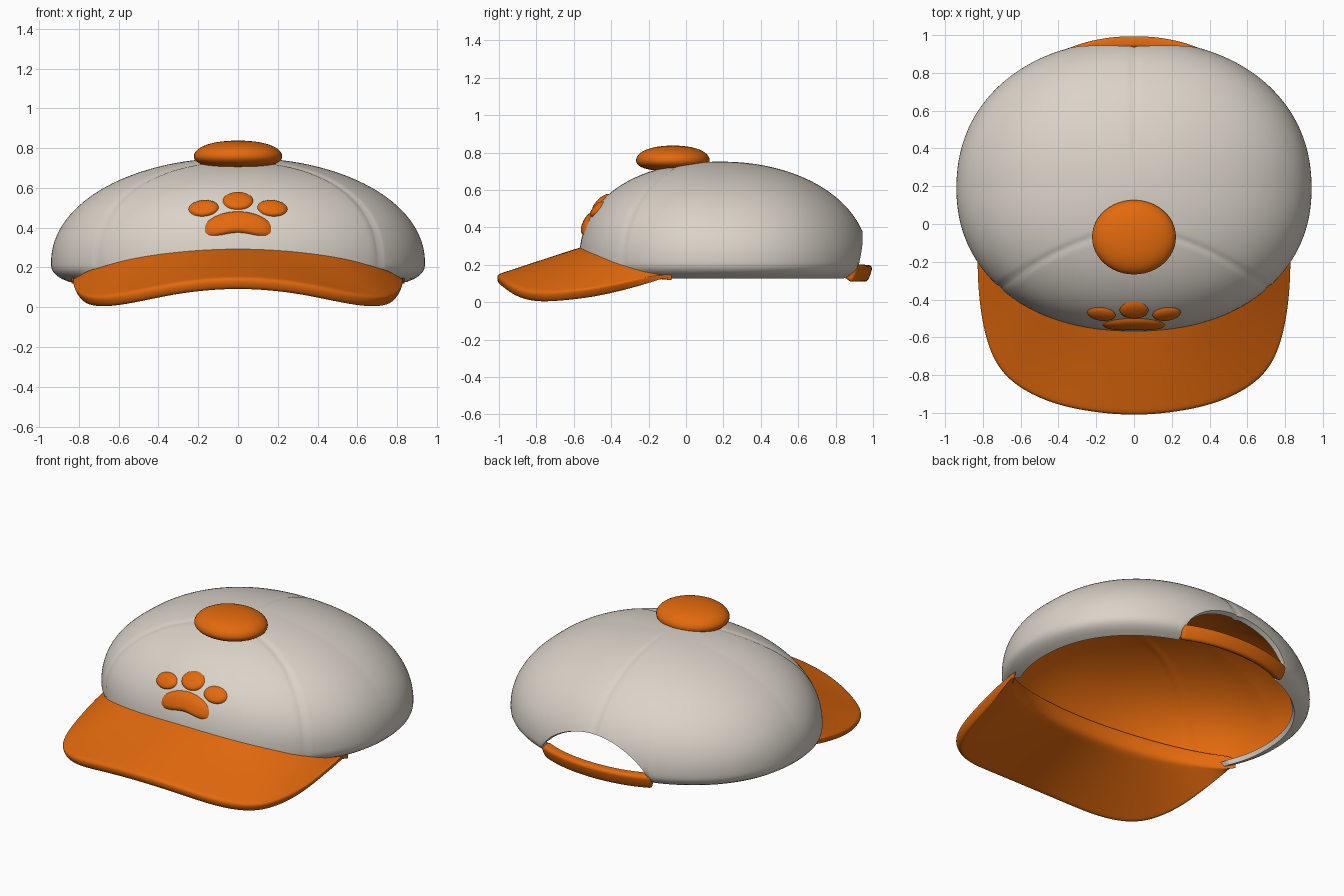
import bpy, bmesh
from math import sin, cos, pi, sqrt, asin, exp, radians

if "Cube" in bpy.data.objects:
    bpy.data.objects.remove(bpy.data.objects["Cube"])


def material(name, rgb):
    m = bpy.data.materials.new(name)
    m.use_nodes = True
    m.diffuse_color = (*rgb, 1)
    bsdf = m.node_tree.nodes["Principled BSDF"]
    bsdf.inputs["Base Color"].default_value = (*rgb, 1)
    bsdf.inputs["Roughness"].default_value = 0.7
    return m


GREY = material("warm light grey", (0.70, 0.65, 0.58))
ORANGE = material("orange", (0.77, 0.143, 0.004))

# Crown measurements
CY, WIDTH, FRONT, BACK = 0.19, 0.94, 0.76, 0.785
BELLY, TOP, HEM = 0.225, 0.752, 0.126


def grid(name, fn, rows, cols, wrap, mats):
    """Mesh from fn(row 0..1, column 0..1); wrapped columns close the loop."""
    bm = bmesh.new()
    n = cols if wrap else cols + 1
    v = [[bm.verts.new(fn(j / rows, i / cols)) for i in range(n)] for j in range(rows + 1)]
    for j in range(rows):
        for i in range(cols):
            k = (i + 1) % n
            bm.faces.new((v[j][i], v[j + 1][i], v[j + 1][k], v[j][k]))
    bmesh.ops.remove_doubles(bm, verts=bm.verts, dist=1e-5)
    me = bpy.data.meshes.new(name)
    bm.to_mesh(me)
    bm.free()
    ob = bpy.data.objects.new(name, me)
    bpy.context.collection.objects.link(ob)
    for m in mats:
        me.materials.append(m)
    return ob


def finish(ob, angle=50):
    """Apply modifiers and smooth with sharp edges kept."""
    bpy.ops.object.select_all(action="DESELECT")
    ob.select_set(True)
    bpy.context.view_layer.objects.active = ob
    for m in list(ob.modifiers):
        bpy.ops.object.modifier_apply(modifier=m.name)
    bpy.ops.object.shade_smooth_by_angle(angle=radians(angle))


def solidify(ob, thickness, offset):
    m = ob.modifiers.new("thickness", "SOLIDIFY")
    m.thickness, m.offset = thickness, offset
    return m


def brim_line(y):
    """Height of the join between crown and brim."""
    return 0.29 - 0.327 * (y + 0.56)


def fullness(theta):
    """Widens the plan slightly on the diagonals."""
    n = 2.16
    return (abs(sin(theta)) ** n + abs(cos(theta)) ** n) ** (-1 / n)


def ring(theta, r):
    """Plan position at an angle from the front, as a fraction of full size."""
    depth = FRONT if cos(theta) > 0 else BACK
    r *= fullness(theta)
    return WIDTH * r * sin(theta), CY - depth * r * cos(theta)


def radius(theta, z):
    """Crown radius fraction: a dome that tucks in below its widest level."""
    if z < BELLY:
        return 1 - 0.1 * ((BELLY - z) / (BELLY - HEM)) ** 3
    p = 2.05 + 0.2 * max(0, cos(theta))
    return max(0, 1 - ((z - BELLY) / (TOP - BELLY)) ** p) ** (1 / p)


def rim(theta):
    """Lower edge: lifted over the brim and over the back opening."""
    x, y = ring(theta, 1)
    if cos(theta) < 0 and abs(x) < 0.39:
        return HEM + 0.255 * (1 - (x / 0.39) ** 2) ** 0.55
    return max(HEM, brim_line(y) - 0.02)


def crown_point(row, col):
    theta = 2 * pi * col
    z = TOP - (TOP - rim(theta)) * (1 - cos(row * pi / 2))
    x, y = ring(theta, radius(theta, z))
    # Stitched seams: two curving over the front, one down the back
    front_seam = y + 0.03 + 0.1 * abs(x) + 0.47 * x * x
    dent = exp(-(front_seam / 0.018) ** 2)
    if y > 0:
        dent = max(dent, exp(-(x / 0.015) ** 2))
    dent *= 0.008 * min(1, row * 4)
    return x * (1 - dent), y - (y - CY) * dent, z - dent * 0.6


# Crown with orange lining
crown = grid("crown", crown_point, 60, 256, True, [GREY, ORANGE])
shell = solidify(crown, 0.03, -1)
shell.material_offset = 1
shell.material_offset_rim = 0
finish(crown)

# Brim lofted from the crown edge to a drooping outer edge
OUTER = [(0, -1.02, 0.124), (0.3, -0.985, 0.096), (0.5, -0.925, 0.05), (0.665, -0.825, 0.02),
         (0.755, -0.69, 0.025), (0.798, -0.5, 0.045), (0.815, -0.33, 0.083),
         (0.825, -0.2, 0.119), (0.83, -0.08, 0.15)]
# The first row curls up against the lining
ROWS = [-0.035, 0, 0.08, 0.35, 0.7, 0.92, 1]
HALF = len(OUTER) - 1


def brim_point(row, col):
    i = round(col * 2 * HALF) - HALF
    side = -1 if i < 0 else 1
    ox, oy, oz = OUTER[abs(i)]
    theta = 1.2 * abs(i) / HALF
    ix, iy = ring(theta, 0.945)
    iz = brim_line(ring(theta, 1)[1]) - 0.02
    t = ROWS[round(row * (len(ROWS) - 1))]
    curl = 0.08 if t < 0 else 0
    return side * (ix + (ox - ix) * t), iy + (oy - iy) * t, iz + (oz - iz) * t + curl


brim = grid("brim", brim_point, len(ROWS) - 1, 2 * HALF, False, [ORANGE])
# Thin out towards the curl and the two back corners
group = brim.vertex_groups.new(name="thickness")
for v in brim.data.vertices:
    row, col = divmod(v.index, 2 * HALF + 1)
    taper = 1 - (abs(col - HALF) / HALF) ** 5
    group.add([v.index], taper * (0.2 if row == 0 else 1), "REPLACE")
felt = solidify(brim, 0.065, 0)
felt.vertex_group = "thickness"
felt.thickness_vertex_group = 0.15
brim.modifiers.new("rounding", "SUBSURF").levels = 3
finish(brim, 80)


# Strap closing the back opening, rolled inwards at its lower edge
def strap_point(row, col):
    a = (col - 0.5) * 0.86
    x, y = ring(pi - a, 0.988 - 0.17 * a * a - 0.035 * (1 - row) ** 2)
    return x, y, 0.12 + 0.08 * row


strap = grid("back_strap", strap_point, 4, 32, False, [ORANGE])
solidify(strap, 0.06, 0)
edge = strap.modifiers.new("soft edges", "BEVEL")
edge.width, edge.segments = 0.02, 4
finish(strap)

# Top button
bpy.ops.mesh.primitive_uv_sphere_add(segments=48, ring_count=24, location=(0, -0.07, 0.758))
button = bpy.context.object
button.name = "top_button"
for v in button.data.vertices:
    # Domed above, flatter with full shoulders below
    shoulder = v.co.x ** 2 + v.co.y ** 2
    v.co.x *= 0.222
    v.co.y *= 0.197
    v.co.z *= 0.08 * (1 + 0.1 * shoulder) if v.co.z > 0 else 0.055 * (1 + 0.35 * shoulder)
button.data.materials.append(ORANGE)
finish(button)


# Raised paw pads following the front of the crown
def front_y(x, z):
    theta = 0
    for _ in range(6):
        theta = asin(max(-1, min(1, x / (WIDTH * radius(theta, z) * fullness(theta)))))
    return ring(theta, radius(theta, z))[1]


def pad(name, cx, cz, rx, rz, bend=0, tilt=0, blunt=1, notch=0):
    def point(row, col):
        a = 2 * pi * col
        s = abs(sin(a))
        height = s ** blunt if sin(a) > 0 else -s ** blunt * (1 - notch * s ** 6)
        u, w = rx * row * cos(a), rz * row * height
        x = cx + u
        z = cz + w + tilt * u - bend * u * u
        lift = 0.026 * sqrt(max(0, 1 - row ** 3)) - 0.006
        return x, front_y(x, z) - lift, z + lift * 0.3
    finish(grid(name, point, 8, 48, True, [ORANGE]))


pad("paw_middle_toe", 0, 0.535, 0.08, 0.047)
for label, s in (("left", 1), ("right", -1)):
    pad("paw_%s_toe" % label, s * 0.173, 0.498, 0.079, 0.043, tilt=-0.06 * s)
pad("paw_main_pad", 0, 0.419, 0.176, 0.066, bend=0.9, blunt=0.75, notch=0.3)
